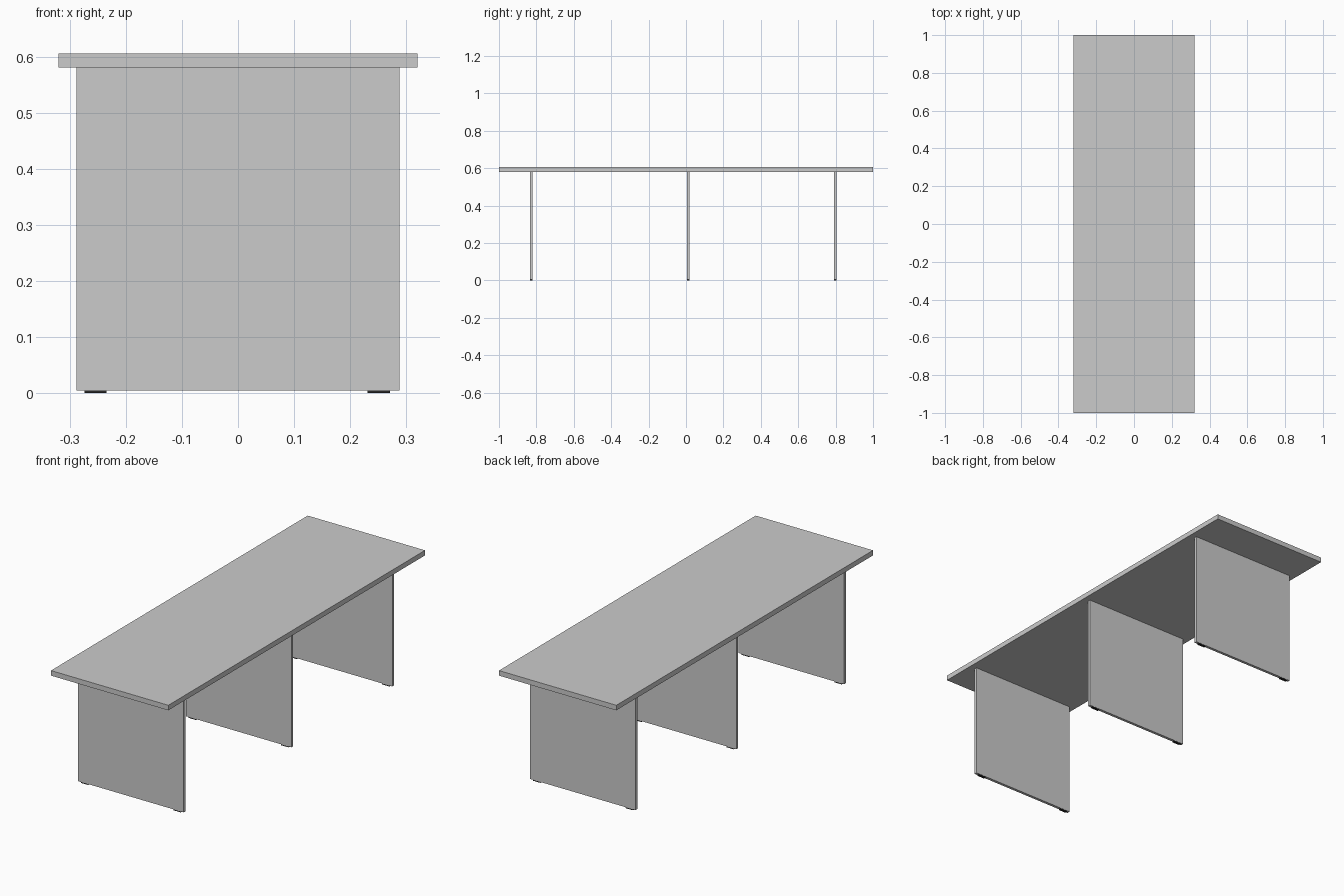
import bpy

if "Cube" in bpy.data.objects:
    bpy.data.objects.remove(bpy.data.objects["Cube"])

black = bpy.data.materials.new("black_rubber")
black.diffuse_color = (0.02, 0.02, 0.02, 1)
black.use_nodes = True
black.node_tree.nodes["Principled BSDF"].inputs["Base Color"].default_value = black.diffuse_color


def box(name, x, y, z, mat=None):
    """Box from (min, max) ranges on each axis."""
    bpy.ops.mesh.primitive_cube_add(size=1, location=[sum(r) / 2 for r in (x, y, z)])
    ob = bpy.context.object
    ob.name = name
    ob.scale = [r[1] - r[0] for r in (x, y, z)]
    bpy.ops.object.transform_apply(location=False, rotation=False, scale=True)
    if mat:
        ob.data.materials.append(mat)
    return ob


# Table top
box("table_top", (-0.32, 0.32), (-1, 1), (0.58, 0.605))

# Three slab legs, each on two thin pads
for name, y in (("front", -0.827), ("middle", 0.012), ("back", 0.798)):
    span = (y - 0.007, y + 0.007)
    box(name + "_leg_panel", (-0.288, 0.288), span, (0.005, 0.58))
    for side, x in (("left", -0.254), ("right", 0.251)):
        box(f"{name}_{side}_foot_pad", (x - 0.02, x + 0.02),
            (y - 0.006, y + 0.006), (0, 0.005), black)
